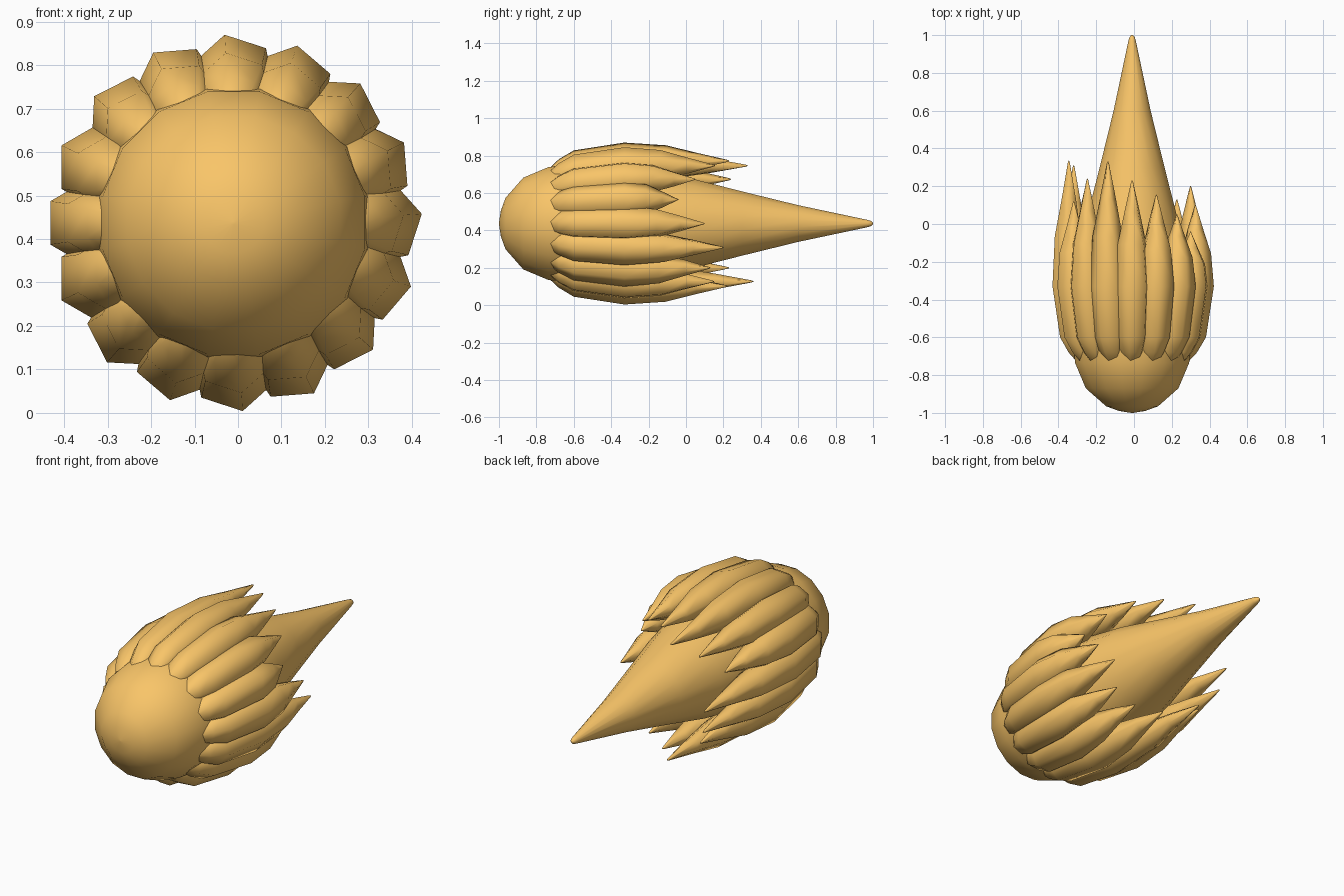
import bpy, bmesh, math

if "Cube" in bpy.data.objects:
    bpy.data.objects.remove(bpy.data.objects["Cube"])

CX, CZ = -0.01, 0.437   # long axis of the fireball


def loft(name, rings, sides, roll, mat):
    """Skin rings of (x, y, z, radius) lying across the y axis."""
    bm = bmesh.new()
    loops = []
    for x, y, z, r in rings:
        loops.append([bm.verts.new((x + r * math.cos(roll + 2 * math.pi * i / sides), y,
                                    z + r * math.sin(roll + 2 * math.pi * i / sides)))
                      for i in range(sides)])
    for a, b in zip(loops, loops[1:]):
        for i in range(sides):
            j = (i + 1) % sides
            bm.faces.new((a[i], a[j], b[j], b[i]))
    bm.faces.new(loops[0])
    bm.faces.new(loops[-1])
    bmesh.ops.recalc_face_normals(bm, faces=bm.faces)
    mesh = bpy.data.meshes.new(name)
    bm.to_mesh(mesh)
    bm.free()
    mesh.materials.append(mat)
    for p in mesh.polygons:
        p.use_smooth = True
    ob = bpy.data.objects.new(name, mesh)
    bpy.context.collection.objects.link(ob)
    return ob


mat = bpy.data.materials.new("amber")
mat.diffuse_color = (0.95, 0.56, 0.14, 1)
mat.use_nodes = True
mat.node_tree.nodes["Principled BSDF"].inputs["Base Color"].default_value = mat.diffuse_color

# Core: round nose running into a long pointed tail
profile = [(-1.0, 0.004), (-0.99, 0.07), (-0.965, 0.14), (-0.87, 0.25), (-0.735, 0.308),
           (-0.6, 0.32), (-0.4, 0.312), (-0.2, 0.287), (0.05, 0.24), (0.3, 0.175),
           (0.6, 0.1), (0.97, 0.02), (0.99, 0.014), (1.0, 0.004)]
loft("core", [(CX, y, CZ, r) for y, r in profile], 16, math.pi / 16, mat)

# Flame ring: tip position (y) of each tongue, going round from +x
tips = [0.10, -0.04, 0.05, 0.155, 0.23, 0.33, 0.24, 0.12,
        0.335, 0.31, 0.23, 0.36, 0.22, 0.15, 0.13, 0.20]
START = -0.76
for k, tip in enumerate(tips):
    ang = 2 * math.pi * k / len(tips)
    # (position y, distance from axis, radius): root is sunk into the core
    sections = [(START, 0.24, 0.03), (-0.68, 0.28, 0.065), (-0.6, 0.305, 0.088),
                (-0.33, 0.335, 0.1), (-0.33 + 0.4 * (tip + 0.33), 0.34, 0.08),
                (-0.33 + 0.7 * (tip + 0.33), 0.335, 0.043),
                (tip - 0.01, 0.335, 0.006), (tip, 0.335, 0.002)]
    rings = [(CX + d * math.cos(ang), y, CZ + d * math.sin(ang), r) for y, d, r in sections]
    # tongues on the left side turn a flat side outward
    roll = math.radians(30) if 7 <= k <= 9 else ang + math.radians(12)
    loft("flame_%02d" % (k + 1), rings, 6, roll, mat)
